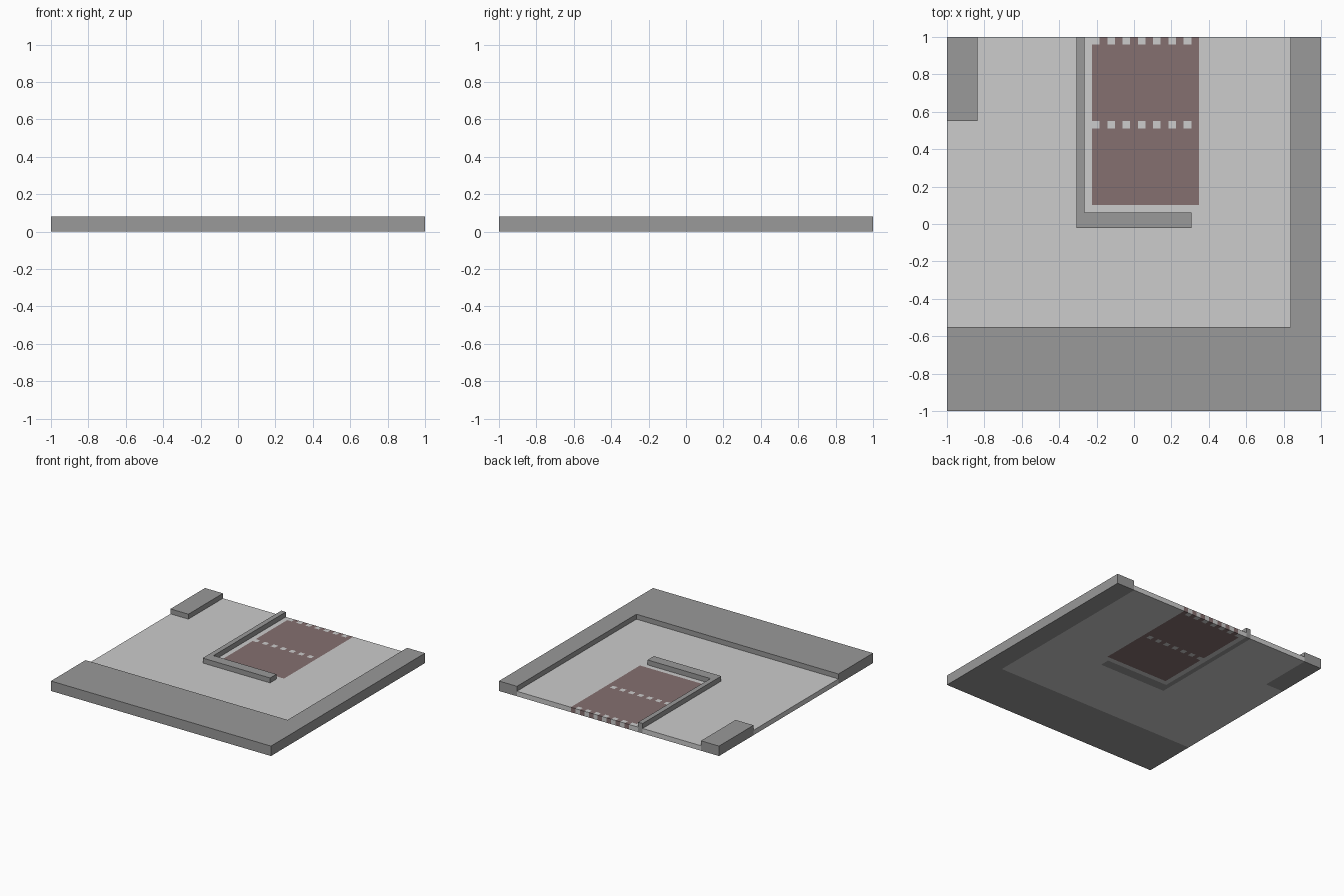
import bpy, bmesh, math

if "Cube" in bpy.data.objects:
    bpy.data.objects.remove(bpy.data.objects["Cube"])

# The tile is laid out on a 49 x 49 grid, one cell high for paving, two for kerbs
N = 49
U = 2 / N

# Rectangles in cells: x0, x1, y0, y1
KERBS = [(0, 49, 0, 11),     # wide front pavement
         (45, 49, 11, 49),   # right pavement
         (0, 4, 38, 49),     # back left corner pavement
         (17, 18, 24, 49),   # long arm of the low wall
         (18, 32, 24, 26)]   # short arm of the low wall
BAY = (19, 33, 27, 49)
DASH_ROWS = (37, 48)


def inside(r, x, y):
    return r[0] <= x < r[1] and r[2] <= y < r[3]


def kind(x, y):
    if not (0 <= x < N and 0 <= y < N):
        return None
    if any(inside(r, x, y) for r in KERBS):
        return "kerb"
    if inside(BAY, x, y):
        dash = y in DASH_ROWS and x < 32 and (x - 19) % 2 == 0
        return "paving" if dash else "bay"
    return "paving"


def height(k):
    return {None: 0, "kerb": 2}.get(k, 1)


def material(name, col):
    m = bpy.data.materials.new(name)
    m.diffuse_color = (*col, 1)
    m.use_nodes = True
    m.node_tree.nodes["Principled BSDF"].inputs["Base Color"].default_value = m.diffuse_color
    return m


def build(name, part, mat):
    """Raise every cell of one part, with sides only where they show."""
    bm = bmesh.new()

    def face(pts):
        bm.faces.new([bm.verts.new((a * U - 1, b * U - 1, c * U)) for a, b, c in pts])

    for x in range(N):
        for y in range(N):
            if kind(x, y) != part:
                continue
            h = height(part)
            ring = [(x, y), (x + 1, y), (x + 1, y + 1), (x, y + 1)]
            face([(a, b, h) for a, b in ring])
            face([(a, b, 0) for a, b in reversed(ring)])
            for i, (dx, dy) in enumerate([(0, -1), (1, 0), (0, 1), (-1, 0)]):
                low = height(kind(x + dx, y + dy))
                p, q = ring[i], ring[(i + 1) % 4]
                for z in range(low, h):
                    face([(*p, z), (*q, z), (*q, z + 1), (*p, z + 1)])
    bmesh.ops.remove_doubles(bm, verts=bm.verts[:], dist=U * 0.01)
    bmesh.ops.dissolve_limit(bm, angle_limit=math.radians(1),
                             verts=bm.verts[:], edges=bm.edges[:])
    me = bpy.data.meshes.new(name)
    bm.to_mesh(me)
    bm.free()
    me.materials.append(mat)
    bpy.context.collection.objects.link(bpy.data.objects.new(name, me))


build("paving", "paving", material("light grey", (0.604, 0.604, 0.604)))
build("kerbs_and_low_wall", "kerb", material("mid grey", (0.319, 0.319, 0.319)))
build("brown_bay", "bay", material("dusty brown", (0.235, 0.162, 0.162)))
